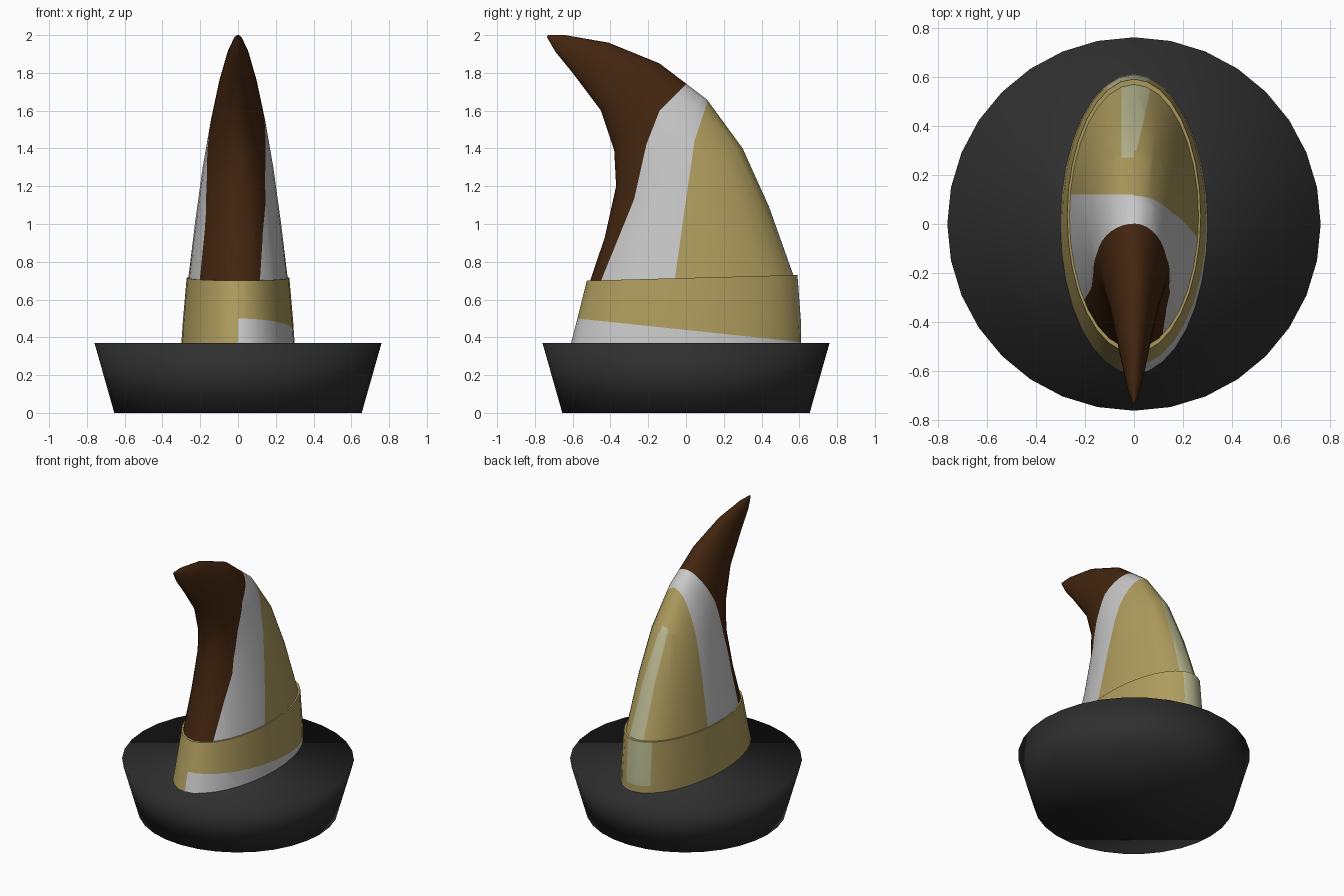
import bpy, bmesh, math
from mathutils import Vector

if "Cube" in bpy.data.objects:
    bpy.data.objects.remove(bpy.data.objects["Cube"])


def material(name, rgb):
    m = bpy.data.materials.new(name)
    m.diffuse_color = (*rgb, 1)
    m.use_nodes = True
    m.node_tree.nodes["Principled BSDF"].inputs["Base Color"].default_value = m.diffuse_color
    return m


CHARCOAL = material("charcoal", (0.028, 0.028, 0.028))
GOLD = material("gold", (0.42, 0.33, 0.11))
WHITE = material("white", (0.58, 0.58, 0.58))
BROWN = material("dark brown", (0.056, 0.019, 0.005))
PALE = material("pale highlight", (0.49, 0.49, 0.29))


def loft(rings, n=32):
    """Elliptical rings, each (front y, front z, back y, back z, half width)."""
    bm = bmesh.new()
    loops = []
    for yf, zf, yb, zb, w in rings:
        loop = []
        for i in range(n):
            a = 2 * math.pi * i / n
            t = (1 - math.cos(a)) / 2
            loop.append(bm.verts.new((w * math.sin(a), yf + (yb - yf) * t, zf + (zb - zf) * t)))
        loops.append(loop)
    for lo, hi in zip(loops, loops[1:]):
        for i in range(n):
            j = (i + 1) % n
            bm.faces.new((lo[i], lo[j], hi[j], hi[i]))
    bm.faces.new(loops[0][::-1])
    bm.faces.new(loops[-1])
    bmesh.ops.recalc_face_normals(bm, faces=bm.faces)
    return bm


def cut(bm, p, normal, test):
    """Split the faces whose centre passes the test along a plane."""
    faces = [f for f in bm.faces if test(f.calc_center_median())]
    geom = set(faces)
    for f in faces:
        geom.update(f.edges)
        geom.update(f.verts)
    bmesh.ops.bisect_plane(bm, geom=list(geom), dist=1e-5, plane_co=p, plane_no=normal)


def finish(bm, name, mats, rule, angle):
    for f in bm.faces:
        f.material_index = mats.index(rule(f.calc_center_median()))
    me = bpy.data.meshes.new(name)
    bm.to_mesh(me)
    bm.free()
    for m in mats:
        me.materials.append(m)
    ob = bpy.data.objects.new(name, me)
    bpy.context.collection.objects.link(ob)
    bpy.ops.object.select_all(action='DESELECT')
    ob.select_set(True)
    bpy.context.view_layer.objects.active = ob
    bpy.ops.object.shade_smooth_by_angle(angle=math.radians(angle))


def line_y(points, z):
    """y on a painted border at height z, points are (z, y)."""
    for (z0, y0), (z1, y1) in zip(points, points[1:]):
        if z <= z1 or (z1, y1) == points[-1]:
            return y0 + (y1 - y0) * (z - z0) / (z1 - z0)


# Round base, flaring upward
base = loft([(-0.655, 0, 0.655, 0, 0.655), (-0.76, 0.37, 0.76, 0.37, 0.76)])
finish(base, "base", [CHARCOAL], lambda c: CHARCOAL, 180)

# Oval collar with a white wedge on one side and a pale streak at the back
collar = loft([(-0.61, 0.365, 0.61, 0.365, 0.30), (-0.58, 0.48, 0.608, 0.49, 0.292),
               (-0.525, 0.70, 0.59, 0.73, 0.272)])


def on_back(c):
    return c.y > 0.4


cut(collar, (0, -0.58, 0.5), (0, 0.105, 1), lambda c: c.x > 0)
cut(collar, (-0.11, 0, 0), (1, 0, 0), on_back)
cut(collar, (0.06, 0, 0), (1, 0, 0), on_back)
cut(collar, (0, 0, 0.42), (0, 0, 1), lambda c: on_back(c) and -0.11 < c.x < 0.06)


def collar_colour(c):
    if c.y > 0.5 and -0.11 < c.x < 0.06 and c.z > 0.42:
        return PALE
    if c.x > 0 and c.z < 0.5 - 0.105 * (c.y + 0.58):
        return WHITE
    return GOLD


finish(collar, "collar", [GOLD, WHITE, PALE], collar_colour, 40)

# Curved horn leaning forward to a point
horn = loft([(-0.512, 0.685, 0.575, 0.71, 0.265),
             (-0.43, 0.93, 0.44, 1.09, 0.227),
             (-0.37, 1.20, 0.30, 1.40, 0.187),
             (-0.38, 1.39, 0.11, 1.66, 0.146),
             (-0.45, 1.60, -0.14, 1.85, 0.103),
             (-0.60, 1.80, -0.41, 1.96, 0.060),
             (-0.69, 1.91, -0.64, 2.00, 0.028),
             (-0.737, 1.99, -0.73, 2.00, 0.004)])

# Painted borders as (z, y), for the +x and -x sides
BORDERS = {
    1: ([(0.7, -0.45), (1.13, -0.275), (1.42, -0.21), (1.6, -0.14), (1.74, 0.0)],
        [(0.7, -0.06), (1.13, 0.0), (1.44, 0.045), (1.65, 0.115)]),
    -1: ([(0.7, -0.31), (1.05, -0.25), (1.5, -0.12), (1.74, 0.0)],
         [(0.7, 0.12), (1.65, 0.12)]),
}
for side, borders in BORDERS.items():
    for border in borders:
        for (z0, y0), (z1, y1) in zip(border, border[1:]):
            cut(horn, (0, y0, z0), Vector((0, z1 - z0, y0 - y1)), lambda c: c.x * side > 0)

# Pale streak running down the back, wider toward the bottom
STREAK = [((-0.05, 0.27), (-0.05, 0.56)), ((0.005, 0.27), (0.07, 0.56))]
for (x0, y0), (x1, y1) in STREAK:
    cut(horn, (x0, y0, 0), (y1 - y0, x0 - x1, 0), lambda c: c.y > 0.2)
cut(horn, (0, 0.27, 0), (0, 1, 0), lambda c: abs(c.x) < 0.1 and c.y > 0.12)


def horn_colour(c):
    brown, white = BORDERS[1 if c.x > 0 else -1]
    if c.y < line_y(brown, c.z):
        return BROWN
    if c.y < line_y(white, c.z):
        return WHITE
    if c.y > 0.27 and -0.05 < c.x < 0.005 + 0.065 * (c.y - 0.27) / 0.29:
        return PALE
    return GOLD


finish(horn, "horn", [BROWN, WHITE, GOLD, PALE], horn_colour, 50)
